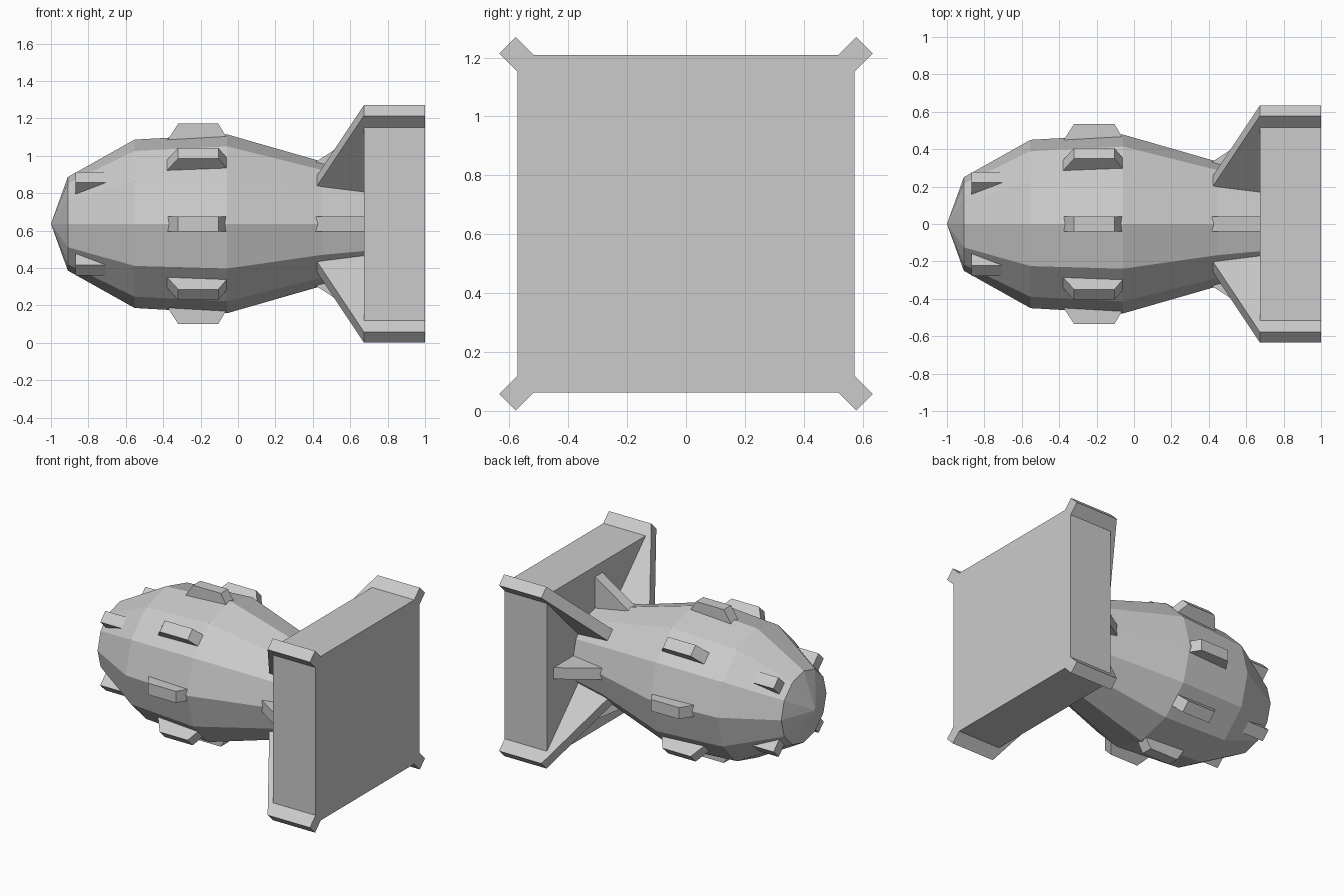
import bpy, bmesh, math

cube = bpy.data.objects.get("Cube")
if cube:
    bpy.data.objects.remove(cube, do_unlink=True)

AXIS_Z = 0.636      # height of the long axis
SIDES = 12
THICK = 0.08        # thickness of fins and lugs

grey = bpy.data.materials.new("plain_grey")
grey.use_nodes = True
COLOUR = (0.6, 0.6, 0.6, 1)
grey.diffuse_color = COLOUR
grey.node_tree.nodes["Principled BSDF"].inputs["Base Color"].default_value = COLOUR


def finish(name, bm):
    """Turn a bmesh into a flat-shaded grey object."""
    bmesh.ops.recalc_face_normals(bm, faces=bm.faces)
    mesh = bpy.data.meshes.new(name)
    bm.to_mesh(mesh)
    bm.free()
    mesh.materials.append(grey)
    obj = bpy.data.objects.new(name, mesh)
    obj.location.z = AXIS_Z
    bpy.context.collection.objects.link(obj)
    return obj


def lathe(name, tip_x, profile):
    """Spin an (x, radius) profile about the long axis, with a pointed nose."""
    bm = bmesh.new()
    tip = bm.verts.new((tip_x, 0, 0))
    rings = []
    for x, r in profile:
        angles = [math.tau * i / SIDES for i in range(SIDES)]
        rings.append([bm.verts.new((x, r * math.cos(a), r * math.sin(a))) for a in angles])
    for i in range(SIDES):
        j = (i + 1) % SIDES
        bm.faces.new((tip, rings[0][i], rings[0][j]))
        for a, b in zip(rings, rings[1:]):
            bm.faces.new((a[i], b[i], b[j], a[j]))
    bm.faces.new(rings[-1])
    return finish(name, bm)


def radial_plate(name, profile, degrees):
    """Extrude an (x, radius) outline into a plate standing out from the axis."""
    bm = bmesh.new()
    sides = [[bm.verts.new((x, r, t)) for x, r in profile] for t in (-THICK / 2, THICK / 2)]
    bm.faces.new(sides[0])
    bm.faces.new(sides[1][::-1])
    for i in range(len(profile)):
        j = (i + 1) % len(profile)
        bm.faces.new((sides[0][i], sides[0][j], sides[1][j], sides[1][i]))
    obj = finish(name, bm)
    obj.rotation_euler.x = math.radians(degrees)
    return obj


# Faceted body
lathe("body", -1, [(-0.91, 0.25), (-0.553, 0.45), (-0.058, 0.478), (0.45, 0.332), (0.69, 0.288)])

# Square tail box
bm = bmesh.new()
bmesh.ops.create_cube(bm, size=1)
bmesh.ops.scale(bm, vec=(0.327, 1.145, 1.145), verts=bm.verts)
bmesh.ops.translate(bm, vec=(0.8365, 0, 0), verts=bm.verts)
finish("tail_box", bm)

# Outlines of the plates, as (x, radius)
corner_fin = [(0.40, 0.28), (0.425, 0.331), (0.673, 0.857), (1, 0.857), (1, 0.2), (0.6, 0.2)]
small_fin = [(0.40, 0.322), (0.43, 0.34), (0.69, 0.51), (0.69, 0.2), (0.45, 0.25)]
middle_lug = [(-0.385, 0.435), (-0.32, 0.535), (-0.105, 0.535), (-0.045, 0.435)]
nose_lug = [(-0.87, 0.2), (-0.87, 0.352), (-0.66, 0.352), (-0.66, 0.2)]

# Diagonal and straight plates around the axis
for step in range(8):
    angle = 45 * step
    radial_plate("middle_lug", middle_lug, angle)
    if step % 2:
        radial_plate("corner_fin", corner_fin, angle)
        radial_plate("nose_lug", nose_lug, angle)
    else:
        radial_plate("small_fin", small_fin, angle)
